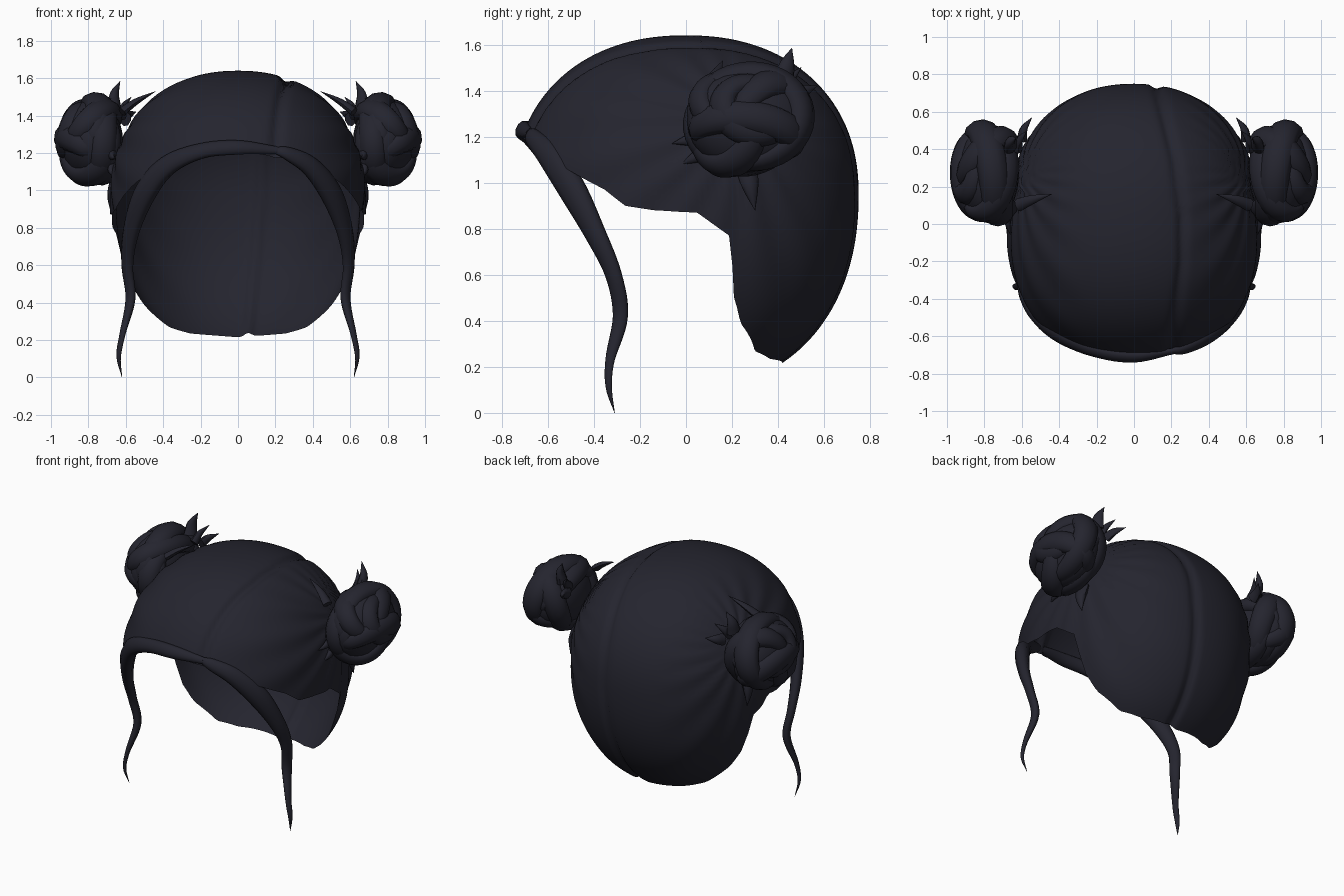
import bpy, bmesh, math
from mathutils import Vector

if "Cube" in bpy.data.objects:
    bpy.data.objects.remove(bpy.data.objects["Cube"])

hair = bpy.data.materials.new("dark_navy_hair")
hair.diffuse_color = (0.018, 0.018, 0.028, 1)
hair.use_nodes = True
hair.node_tree.nodes["Principled BSDF"].inputs["Base Color"].default_value = hair.diffuse_color


def interp(table, x):
    """Piecewise linear lookup in (x, value) pairs."""
    if x <= table[0][0]:
        return table[0][1]
    for (a, va), (b, vb) in zip(table, table[1:]):
        if x <= b:
            return va + (vb - va) * (x - a) / (b - a)
    return table[-1][1]


def finish(bm, name, angle=60):
    me = bpy.data.meshes.new(name)
    bm.to_mesh(me)
    bm.free()
    me.materials.append(hair)
    ob = bpy.data.objects.new(name, me)
    bpy.context.collection.objects.link(ob)
    bpy.ops.object.select_all(action='DESELECT')
    ob.select_set(True)
    bpy.context.view_layer.objects.active = ob
    bpy.ops.object.shade_smooth_by_angle(angle=math.radians(angle))
    return ob


def spline(pts, steps):
    """Catmull-Rom through points given as (x, y, z, radius)."""
    p = [Vector(q) for q in pts]
    p = [2 * p[0] - p[1]] + p + [2 * p[-1] - p[-2]]
    out = []
    for i in range(1, len(p) - 2):
        a, b, c, d = p[i - 1:i + 3]
        for s in range(steps):
            t = s / steps
            out.append(0.5 * (2 * b + (c - a) * t + (2 * a - 5 * b + 4 * c - d) * t * t
                              + (3 * b - a - 3 * c + d) * t ** 3))
    return out + [p[-2]]


def lock(bm, pts, centre, flat=0.7, steps=6, sides=10):
    """Tapered lock of hair, flattened towards a centre point."""
    path = spline(pts, steps)
    rings = []
    for i, q in enumerate(path):
        pos = q.to_3d()
        tan = (path[min(i + 1, len(path) - 1)].to_3d() - path[max(i - 1, 0)].to_3d()).normalized()
        out = pos - Vector(centre)
        out = (out - tan * out.dot(tan)).normalized()
        side = tan.cross(out)
        r = max(q[3], 0.001)
        rings.append([bm.verts.new(pos + side * r * math.cos(a) + out * r * flat * math.sin(a))
                      for a in (2 * math.pi * k / sides for k in range(sides))])
    for r0, r1 in zip(rings, rings[1:]):
        for k in range(sides):
            bm.faces.new((r0[k], r0[(k + 1) % sides], r1[(k + 1) % sides], r1[k]))
    bm.faces.new(rings[0])
    bm.faces.new(rings[-1])


# Scalp cap: open shell from the crown down to the hairline
N, ZC, RX, RY, UP, DOWN = 2.2, 0.95, 0.68, 0.75, 0.69, 0.85
HAIRLINE = [(0, 1.21), (28, 1.16), (45, 1.06), (60, 0.97), (68, 0.90), (78, 0.88), (94, 0.87),
            (106, 0.77), (110, 0.50), (115, 0.39), (129, 0.27), (145, 0.235), (180, 0.215)]
PARTING = [(-0.7, 0.2), (-0.2, 0.26), (0.05, 0.26), (0.35, 0.22), (0.75, 0.12)]
ROWS, COLS = 60, 180
bm = bmesh.new()
grid = []
for i in range(ROWS + 1):
    row = []
    for j in range(COLS):
        phi = 2 * math.pi * j / COLS
        deg = math.degrees(phi)
        dz = interp(HAIRLINE, min(deg, 360 - deg)) - ZC
        k = abs(dz / (UP if dz > 0 else DOWN)) ** (N / 2)
        psi = math.acos(math.copysign(k, dz)) * i / ROWS
        c, s = math.cos(psi), max(math.sin(psi), 0)
        z = math.copysign(abs(c) ** (2 / N), c) * (UP if c > 0 else DOWN)
        sx, cy = math.sin(phi), -math.cos(phi)
        r = s ** (2 / N) / (abs(sx / RX) ** N + abs(cy / RY) ** N) ** (1 / N)
        p = Vector((r * sx, r * cy, z))
        # parting groove and faint combed ridges radiating from the buns
        line = interp(PARTING, p.y) if z > 0 else 0.12 + 0.09 * z
        sink = 0.022 * math.exp(-((p.x - line) / 0.025) ** 2)
        ang = math.atan2(p.z - 0.32, p.y - 0.26)
        sink += 0.005 * math.sin(ang * 18) * min(1, max(0, abs(p.x) - 0.25) * 4)
        p -= p.normalized() * sink
        row.append(bm.verts.new(p + Vector((0, 0, ZC))))
    grid.append(row)
for i in range(ROWS):
    for j in range(COLS):
        n = (j + 1) % COLS
        bm.faces.new((grid[i][j], grid[i + 1][j], grid[i + 1][n], grid[i][n]))
bmesh.ops.remove_doubles(bm, verts=bm.verts, dist=0.0005)
finish(bm, "scalp_hair")

# Fringe locks: swept from the parting, then hanging beside the face
TAIL = [(0.5, -0.5, 0.98, 0.068), (0.572, -0.395, 0.78, 0.052), (0.592, -0.315, 0.6, 0.04),
        (0.575, -0.285, 0.42, 0.036), (0.618, -0.33, 0.23, 0.022), (0.638, -0.335, 0.11, 0.015),
        (0.62, -0.31, 0.0, 0.001)]
STARTS = {1: [(0.2, -0.68, 1.215, 0.02), (0.27, -0.665, 1.195, 0.04), (0.39, -0.6, 1.125, 0.058)],
          -1: [(-0.21, -0.68, 1.215, 0.022), (0, -0.71, 1.23, 0.042), (0.2, -0.68, 1.21, 0.046),
               (0.38, -0.6, 1.13, 0.06)]}
for sgn, label in ((1, "right"), (-1, "left")):
    bm = bmesh.new()
    lock(bm, [(sgn * x, y, z, r) for x, y, z, r in STARTS[sgn] + TAIL], (0, 0, 0.9))
    bmesh.ops.recalc_face_normals(bm, faces=bm.faces)
    finish(bm, label + "_fringe_lock")

# Buns: rounded core wrapped in overlapping locks
BUN = Vector((0.78, 0.265, 1.265))
SIZE = Vector((0.15, 0.245, 0.205))
# wrap plane normal, offset, start angle, sweep, thickness
WRAPS = [((1, 0.1, 0.1), -0.5, 0, 340, 0.075), ((1, -0.2, 0.3), 0.1, 200, 320, 0.085),
         ((0.6, 0.3, 0.8), 0.25, 30, 270, 0.075), ((0.5, 0.8, -0.3), 0.3, 120, 290, 0.08),
         ((0.5, -0.8, 0.1), 0.35, 250, 270, 0.08), ((0.5, -0.1, -0.9), 0.4, 60, 280, 0.075),
         ((1, 0.25, 0.45), 0.78, 0, 330, 0.065)]
# loose wisps at the base of each bun: start, end, thickness
WISPS = [((0.66, 0.42, 1.44), (0.63, 0.46, 1.585), 0.05), ((0.6, 0.45, 1.38), (0.545, 0.57, 1.42), 0.04),
         ((0.62, 0.1, 1.42), (0.44, 0.16, 1.53), 0.035), ((0.66, 0.08, 1.2), (0.66, -0.06, 1.17), 0.035),
         ((0.66, 0.1, 1.14), (0.67, -0.02, 1.08), 0.035), ((0.64, 0.26, 1.08), (0.68, 0.3, 0.88), 0.05),
         ((0.62, 0.4, 1.4), (0.57, 0.5, 1.5), 0.035)]
for sgn, label in ((1, "right"), (-1, "left")):
    bm = bmesh.new()
    bmesh.ops.create_uvsphere(bm, u_segments=24, v_segments=14, radius=1)
    for v in bm.verts:
        v.co = BUN + Vector(v.co[k] * (SIZE[k] + 0.015) for k in range(3))
    for nrm, off, start, sweep, thick in WRAPS:
        n = Vector(nrm).normalized()
        u = n.orthogonal().normalized()
        w = n.cross(u)
        pts = []
        for k in range(13):
            a = math.radians(start + sweep * k / 12)
            fade = math.sin(math.pi * k / 12) ** 0.5 if 0 < k < 12 else 0
            d = n * off + math.sqrt(1 - off * off) * (u * math.cos(a) + w * math.sin(a))
            d *= 0.8 + 0.2 * fade
            pts.append([BUN[m] + d[m] * SIZE[m] for m in range(3)] + [thick * (0.2 + 0.8 * fade)])
        lock(bm, pts, BUN, flat=0.75, steps=3)
    for a, b, thick in WISPS:
        mid = [(p + q) / 2 for p, q in zip(a, b)]
        mid[0] += 0.015
        lock(bm, [(*a, thick), (*mid, thick * 0.7), (*b, 0.001)], (0.3, 0.2, 1.2), steps=4, sides=8)
    for v in bm.verts:
        v.co.x *= sgn
    bmesh.ops.recalc_face_normals(bm, faces=bm.faces)
    finish(bm, label + "_bun")
